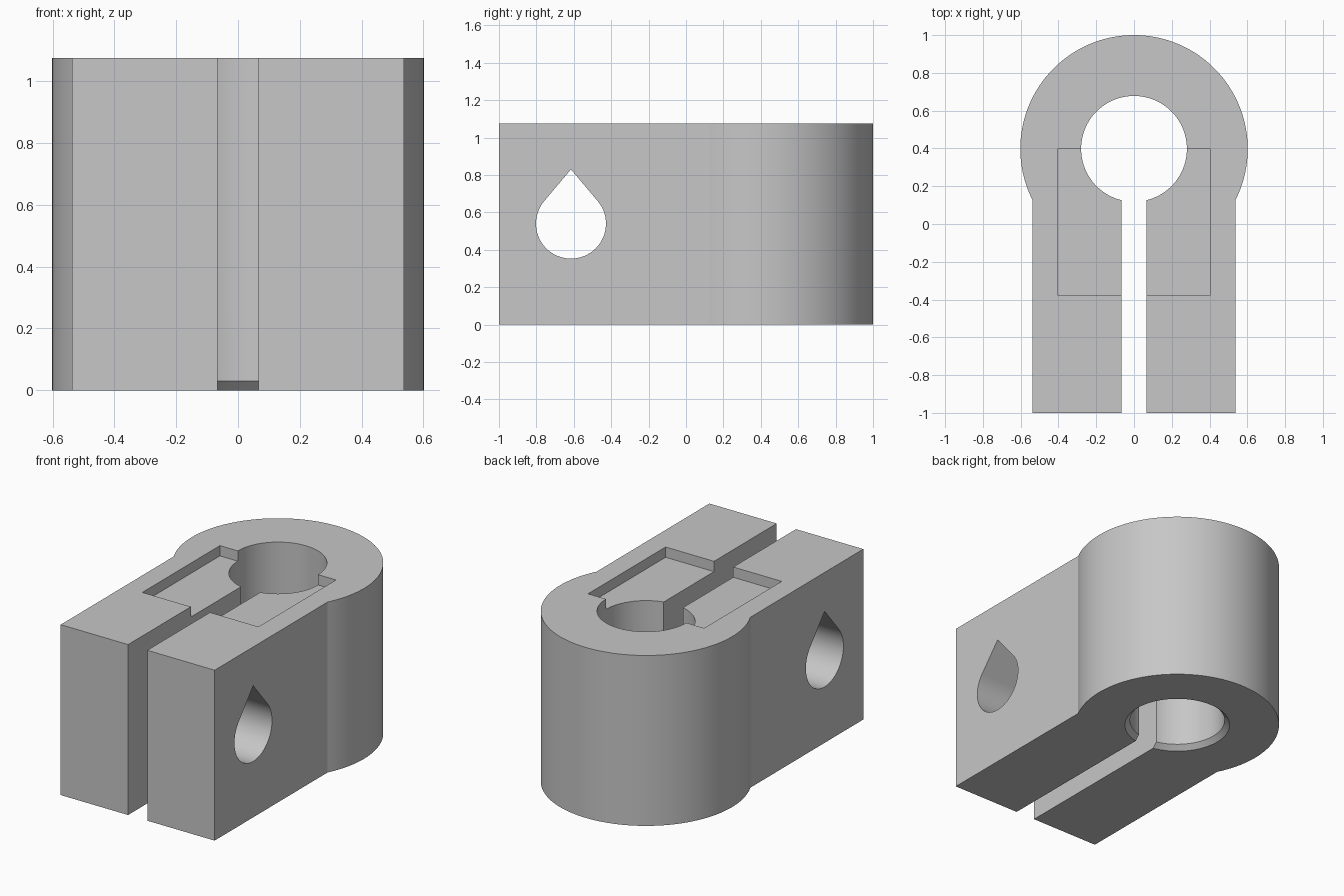
import bpy, bmesh, math
from mathutils import Matrix, Vector

cube = bpy.data.objects.get("Cube")
if cube:
    bpy.data.objects.remove(cube, do_unlink=True)

HEIGHT = 1.075
CY = 0.398                    # bore centre
R_OUT, R_BORE = 0.602, 0.28
ARM_X, SLOT_X = 0.537, 0.067
FRONT, SEGS = -1.0, 96

grey = bpy.data.materials.new("plain grey")
grey.use_nodes = True
colour = (0.57, 0.57, 0.57, 1)
grey.diffuse_color = colour
grey.node_tree.nodes["Principled BSDF"].inputs["Base Color"].default_value = colour


def finish(name, bm):
    bmesh.ops.recalc_face_normals(bm, faces=bm.faces)
    mesh = bpy.data.meshes.new(name)
    bm.to_mesh(mesh)
    bm.free()
    mesh.materials.append(grey)
    obj = bpy.data.objects.new(name, mesh)
    bpy.context.collection.objects.link(obj)
    return obj


def prism(name, points, direction):
    bm = bmesh.new()
    face = bm.faces.new([bm.verts.new(p) for p in points])
    ext = bmesh.ops.extrude_face_region(bm, geom=[face])
    moved = [v for v in ext["geom"] if isinstance(v, bmesh.types.BMVert)]
    bmesh.ops.translate(bm, verts=moved, vec=Vector(direction))
    return finish(name, bm)


def arc(radius, start, end, steps):
    angles = [start + (end - start) * i / steps for i in range(steps + 1)]
    return [(radius * math.cos(a), radius * math.sin(a)) for a in angles]


# Split clamp body: outer arc, two straight arms, slot and bore in one outline
a_out = math.acos(ARM_X / R_OUT)
a_in = math.acos(SLOT_X / R_BORE)
outer = arc(R_OUT, -a_out, math.pi + a_out, SEGS)
inner = arc(R_BORE, math.pi + a_in, -a_in, SEGS)
outline = [(x, y + CY, 0) for x, y in outer]
outline += [(-ARM_X, FRONT, 0), (-SLOT_X, FRONT, 0)]
outline += [(x, y + CY, 0) for x, y in inner]
outline += [(SLOT_X, FRONT, 0), (ARM_X, FRONT, 0)]
body = prism("clamp_body", outline, (0, 0, HEIGHT))

# Shallow rectangular pocket in the top
px, py, depth = 0.405, -0.375, 0.065
pocket = prism("pocket_cutter",
               [(x, y, HEIGHT - depth) for x, y in
                ((-px, py), (px, py), (px, CY), (-px, CY))], (0, 0, 0.3))

# Teardrop cross hole through both arms
r, tip, hy, hz = 0.187, 0.29, -0.615, 0.54
a_tan = math.asin(r / tip)
drop = arc(r, math.pi - a_tan, 2 * math.pi + a_tan, 64) + [(0, tip)]
hole = prism("cross_hole_cutter", [(-1, hy + u, hz + v) for u, v in drop], (2, 0, 0))

# Chamfer around the bottom of the bore
bm = bmesh.new()
bmesh.ops.create_cone(bm, cap_ends=True, segments=SEGS, radius1=R_BORE + 0.06,
                      radius2=R_BORE - 0.02, depth=0.08,
                      matrix=Matrix.Translation((0, CY, 0.01)))
chamfer = finish("chamfer_cutter", bm)

# Apply the cuts
cutters = (pocket, hole, chamfer)
for cutter in cutters:
    cutter.hide_render = True
    mod = body.modifiers.new(cutter.name, "BOOLEAN")
    mod.operation = "DIFFERENCE"
    mod.solver = "EXACT"
    mod.object = cutter
bpy.context.view_layer.update()
bpy.ops.object.select_all(action="DESELECT")
bpy.context.view_layer.objects.active = body
body.select_set(True)
for cutter in cutters:
    bpy.ops.object.modifier_apply(modifier=cutter.name)
for cutter in cutters:
    bpy.data.objects.remove(cutter, do_unlink=True)
bpy.ops.object.shade_smooth_by_angle(angle=math.radians(25))
